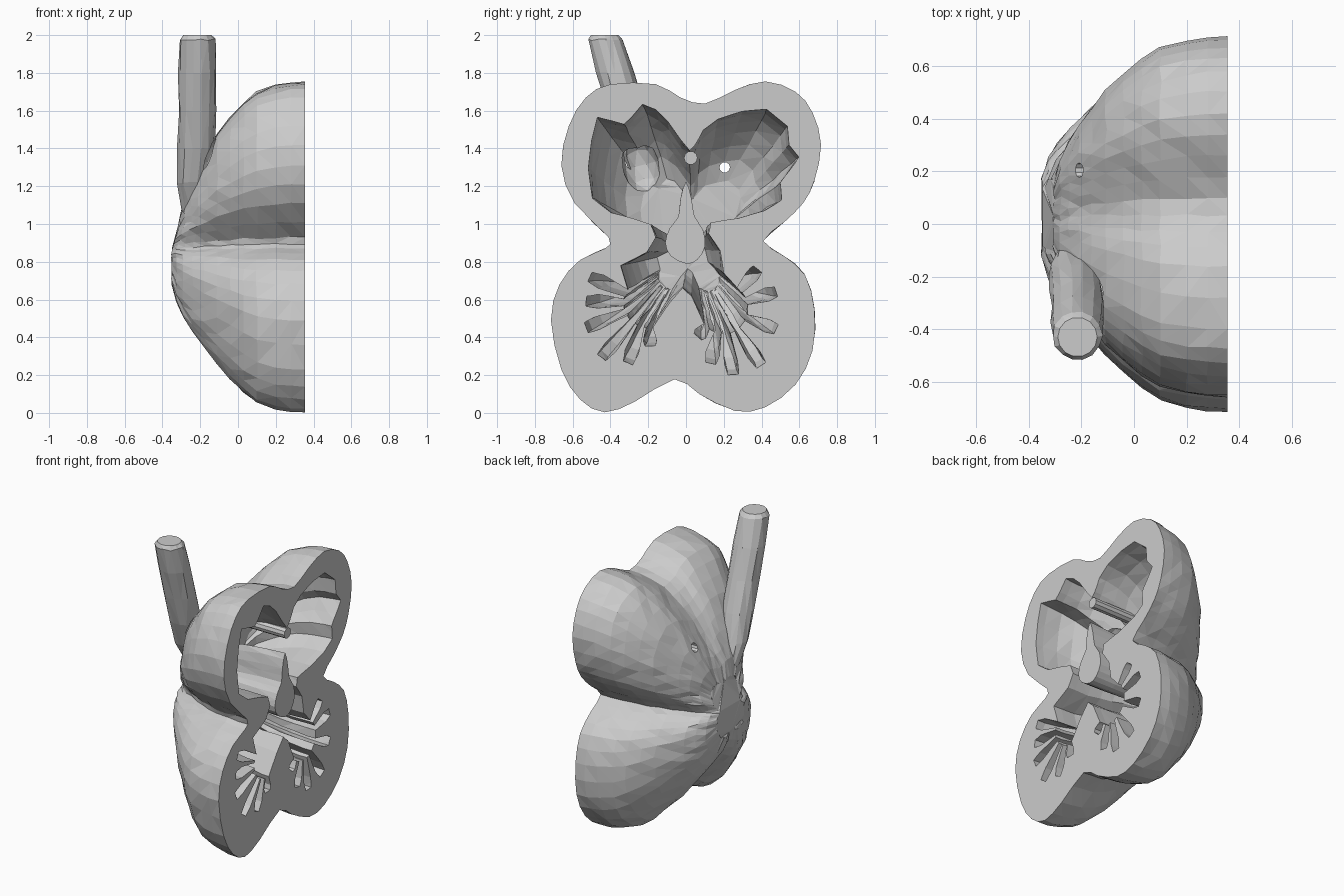
import bpy, bmesh, math, random
from mathutils import Vector, Matrix

if "Cube" in bpy.data.objects:
    bpy.data.objects.remove(bpy.data.objects["Cube"])

random.seed(4)
CUT = 0.355
CY, CZ = 0.03, 0.86

grey = bpy.data.materials.new("light_grey")
grey.diffuse_color = (0.6, 0.6, 0.6, 1)
grey.use_nodes = True
grey.node_tree.nodes["Principled BSDF"].inputs["Base Color"].default_value = grey.diffuse_color


def finish(name, bm):
    bm.normal_update()
    bmesh.ops.triangulate(bm, faces=bm.faces[:])
    bmesh.ops.recalc_face_normals(bm, faces=bm.faces[:])
    if bm.calc_volume(signed=True) < 0:
        bmesh.ops.reverse_faces(bm, faces=bm.faces[:])
    me = bpy.data.meshes.new(name)
    bm.to_mesh(me)
    bm.free()
    me.materials.append(grey)
    ob = bpy.data.objects.new(name, me)
    bpy.context.collection.objects.link(ob)
    return ob


def loft(name, rings, jitter=0.0):
    """Closed solid through a list of equal-length rings; first ring stays exact."""
    bm = bmesh.new()
    rows = []
    for k, ring in enumerate(rings):
        j = jitter if k else 0
        rows.append([bm.verts.new(Vector(p) + Vector([random.uniform(-j, j) for _ in range(3)]))
                     for p in ring])
    n = len(rows[0])
    for a, b in zip(rows, rows[1:]):
        for i in range(n):
            bm.faces.new((a[i], a[(i + 1) % n], b[(i + 1) % n], b[i]))
    bm.faces.new(rows[0])
    bm.faces.new(rows[-1])
    return finish(name, bm)


def smooth_loop(pts, steps=2):
    """Catmull-Rom resampling of a closed outline."""
    out, n = [], len(pts)
    for i in range(n):
        a, b, c, d = (Vector(pts[(i + k) % n]) for k in (-1, 0, 1, 2))
        for s in range(steps):
            t = s / steps
            out.append(0.5 * (2 * b + (c - a) * t + (2 * a - 5 * b + 4 * c - d) * t * t
                              + (3 * b - a - 3 * c + d) * t ** 3))
    return out


def scaled(outline, x, s, soft=0.0):
    """Outline shrunk about the middle, optionally rounding out its notches."""
    ring = []
    for y, z in outline:
        v = Vector((y - CY, z - CZ))
        r = v.length
        r2 = r + soft * (0.72 - r)
        v = v * (s * r2 / r)
        # upper half is a little shallower than the lower half
        lift = 0.045 * min(1, max(0, v.y / .15)) * min(1, max(0, (-.1 - x) / .2))
        ring.append((x + lift, CY + v.x, CZ + v.y))
    return ring


def volume(me):
    bm = bmesh.new()
    bm.from_mesh(me)
    v = bm.calc_volume(signed=True)
    bm.free()
    return v


def combine(target, other, op):
    """Boolean with a volume check, trying the solvers in turn."""
    v0, v1 = volume(target.data), volume(other.data)
    for solver, own in (('MANIFOLD', False), ('EXACT', False), ('EXACT', True), ('FLOAT', False)):
        m = target.modifiers.new(op, 'BOOLEAN')
        m.operation, m.object, m.solver = op, other, solver
        if solver == 'EXACT':
            m.use_self = own
        bpy.context.view_layer.update()
        me = bpy.data.meshes.new_from_object(target.evaluated_get(bpy.context.evaluated_depsgraph_get()))
        target.modifiers.remove(m)
        v = volume(me)
        lo, hi = (v0, v0 + v1) if op == 'UNION' else (v0 - v1, v0)
        if lo - 1e-3 <= v <= hi + 1e-3 and abs(v - v0) > 1e-6:
            target.data = me
            break
    bpy.data.objects.remove(other)


def rod(name, x0, x1, y, z, r, sides=10):
    ring = lambda x: [(x, y + r * math.cos(a), z + r * math.sin(a))
                      for a in (2 * math.pi * i / sides for i in range(sides))]
    return loft(name, [ring(x0), ring(x1)])


# four-lobed outer wall, dome shaped towards -x
outer = [(.41, .91), (.52, 1.01), (.62, 1.11), (.68, 1.23), (.715, 1.42), (.67, 1.59), (.58, 1.7),
         (.42, 1.755), (.26, 1.71), (.1, 1.637), (-.03, 1.67), (-.16, 1.74), (-.4, 1.74),
         (-.53, 1.67), (-.62, 1.52), (-.66, 1.31), (-.59, 1.11), (-.41, .93), (-.43, .87),
         (-.56, .81), (-.67, .68), (-.715, .49), (-.66, .23), (-.56, .07), (-.43, .003),
         (-.27, .06), (-.06, .178), (.07, .1), (.26, .01), (.42, .03), (.58, .15), (.67, .33),
         (.68, .55), (.63, .73), (.52, .83)]
dome = [(CUT, 1, 0), (.28, .995, 0), (.2, .98, .0), (.1, .94, .0), (.03, .88, .02), (-.04, .8, .04),
        (-.11, .71, .07), (-.18, .61, .1), (-.24, .52, .15), (-.29, .43, .2), (-.325, .34, .25),
        (-.35, .22, .3)]
ol = smooth_loop(outer)
body = loft("heart_wall", [scaled(ol, *d) for d in dome], 0.005)

# slanted vessel on the outside
path = [(2.0, -.215, -.43, .075), (1.975, -.215, -.425, .095), (1.8, -.215, -.375, .1),
        (1.6, -.215, -.315, .1), (1.4, -.22, -.25, .1), (1.22, -.235, -.19, .085),
        (1.08, -.24, -.13, .06), (.98, -.235, -.09, .04)]
tube = loft("vessel", [[(x + r * math.cos(a), y + r * math.sin(a), z)
                        for a in (2 * math.pi * i / 14 for i in range(14))]
                       for z, x, y, r in path], 0.004)
combine(body, tube, 'UNION')


# inner chambers: upper outline, passages, and finger-like clefts below
def clefts(cy, cz, tips, k, r0=.13, w=.036):
    """Radiating clefts; k shortens them with depth."""
    pts = []
    c = Vector((cy, cz))
    for y, z in tips:
        t = Vector((y, z))
        d = (t - c).normalized()
        t = c + d * (r0 + .015 + ((t - c).length - r0 - .015) * k)
        p = Vector((-d.y, d.x))
        q = .018 + (w - .018) * k
        m = c + d * (r0 + ((t - c).length - r0) * .7)
        pts += [c + d * r0 - p * .018, m - p * q, t - p * q * .75, t + p * q * .75,
                m + p * q, c + d * r0 + p * .018]
    return [tuple(v) for v in pts]


upper = [(.2, .74), (.18, .86), (.12, .95), (.13, 1.01), (.28, 1.03), (.42, 1.07), (.51, 1.13),
         (.5, 1.22), (.55, 1.28), (.6, 1.36), (.55, 1.42), (.54, 1.52), (.43, 1.61), (.3, 1.6),
         (.17, 1.56), (.09, 1.5), (.05, 1.42), (.02, 1.39), (-.03, 1.45), (-.1, 1.55), (-.16, 1.61),
         (-.23, 1.64), (-.29, 1.57), (-.33, 1.53), (-.4, 1.55), (-.47, 1.57), (-.5, 1.45),
         (-.52, 1.3), (-.5, 1.14), (-.4, 1.06), (-.28, 1.03), (-.19, 1.0), (-.16, .93), (-.21, .85),
         (-.35, .78)]
left_tips = [(-.51, .72), (-.53, .59), (-.53, .45), (-.45, .29), (-.31, .26), (-.19, .35)]
right_tips = [(.06, .4), (.13, .26), (.25, .2), (.4, .25), (.48, .44), (.48, .64), (.38, .76)]


def hollow(k):
    return (upper + clefts(-.2, .58, left_tips, k) + [(-.09, .58), (-.02, .66), (.03, .62)]
            + clefts(.2, .55, right_tips, k))


depth = [(.42, 1, 1), (.3, .99, 1), (.2, .97, .95), (.11, .92, .8), (.03, .84, .55),
         (-.04, .75, .3), (-.1, .64, .1), (-.15, .49, .02)]
cavity = loft("cavity_cutter", [scaled(hollow(k), x, s) for x, s, k in depth], 0.004)
combine(body, cavity, 'DIFFERENCE')

# recess behind the vessel and the small hole through the wall
bm = bmesh.new()
bmesh.ops.create_icosphere(bm, subdivisions=2, radius=1,
                           matrix=Matrix.Translation((-.09, -.24, 1.31)) @ Matrix.Rotation(.25, 4, 'X')
                           @ Matrix.Diagonal((.12, .1, .16, 1)))
combine(body, finish("recess_cutter", bm), 'DIFFERENCE')
combine(body, rod("hole_cutter", .1, -.6, .205, 1.3, .028), 'DIFFERENCE')

# teardrop septum and small cross rod standing in the chambers
drop = [(0, .79), (.06, .81), (.1, .88), (.09, .97), (.045, 1.04), (.03, 1.13), (0, 1.225),
        (-.03, 1.13), (-.04, 1.04), (-.085, .98), (-.11, .9), (-.08, .83)]
dl = smooth_loop(drop)
septum = loft("septum", [[(x, y * k, .9 + (z - .9) * k) for y, z in dl]
                         for x, k in ((CUT, 1), (.2, .98), (.05, .92), (-.08, .85), (-.2, .75))], 0.003)
combine(body, septum, 'UNION')
combine(body, rod("cross_rod", CUT, -.11, .025, 1.35, .036), 'UNION')

body.data.materials.clear()
body.data.materials.append(grey)
for p in body.data.polygons:
    p.material_index = 0
    p.use_smooth = False
